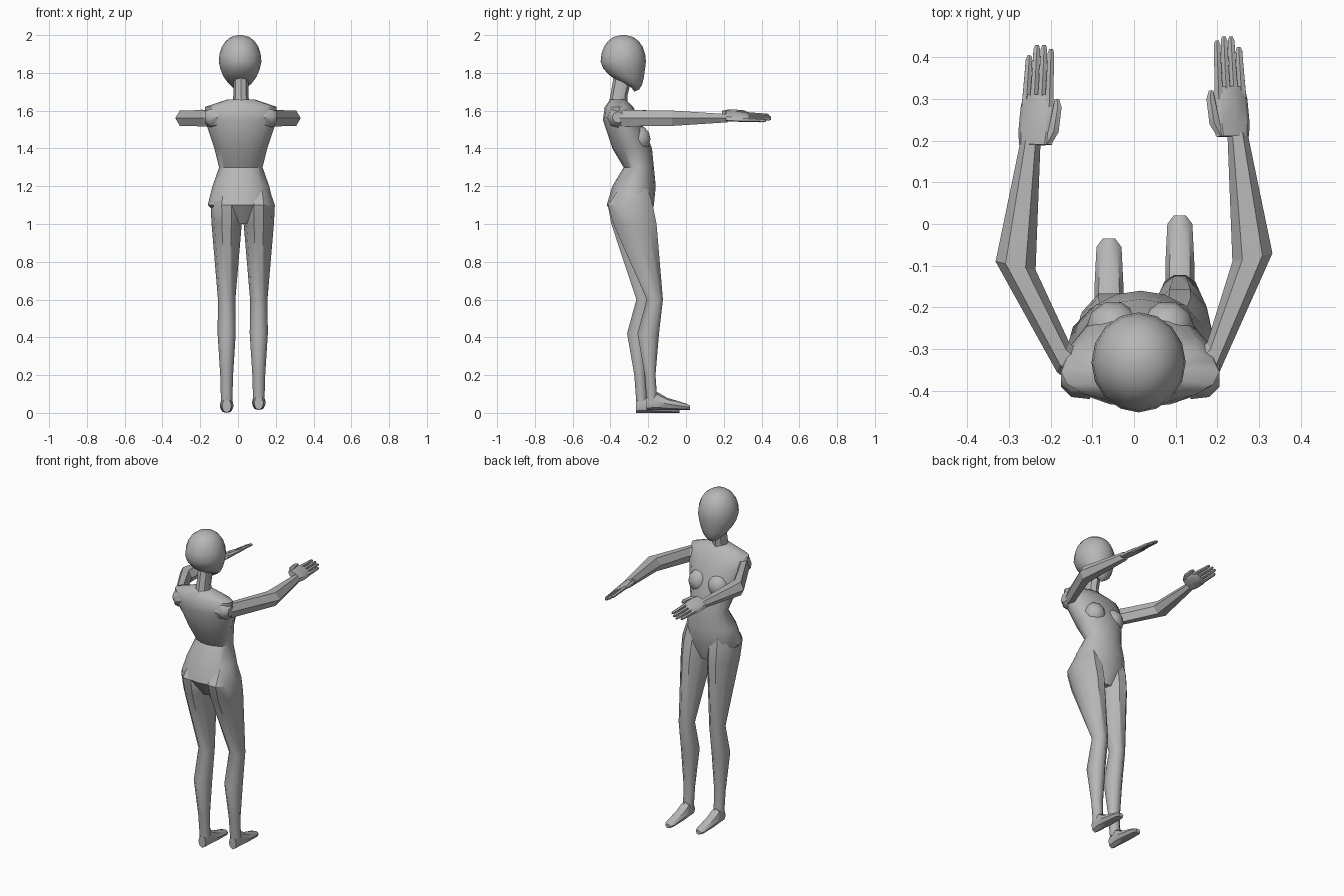
import bpy, bmesh, math
from mathutils import Vector

if "Cube" in bpy.data.objects:
    bpy.data.objects.remove(bpy.data.objects["Cube"])

colour = (.47, .47, .47, 1)
grey = bpy.data.materials.new("plain_grey")
grey.use_nodes = True
grey.diffuse_color = colour
grey.node_tree.nodes["Principled BSDF"].inputs["Base Color"].default_value = colour

MIDDLE = .015  # x of the body's own centre line


def loft(name, rings, sides, angle=40):
    """Skin a row of rings, each given as a centre and two half-axis vectors."""
    bm = bmesh.new()
    loops = []
    for centre, across, along in rings:
        turns = [math.tau * i / sides for i in range(sides)]
        loops.append([bm.verts.new(Vector(centre) + Vector(across) * math.cos(turn)
                                   + Vector(along) * math.sin(turn)) for turn in turns])
    for lower, upper in zip(loops, loops[1:]):
        for i in range(sides):
            bm.faces.new((lower[i - 1], lower[i], upper[i], upper[i - 1]))
    bm.faces.new(loops[0])
    bm.faces.new(loops[-1])
    bmesh.ops.recalc_face_normals(bm, faces=bm.faces)
    mesh = bpy.data.meshes.new(name)
    bm.to_mesh(mesh)
    bm.free()
    mesh.materials.append(grey)
    part = bpy.data.objects.new(name, mesh)
    bpy.context.collection.objects.link(part)
    bpy.ops.object.select_all(action="DESELECT")
    part.select_set(True)
    bpy.context.view_layer.objects.active = part
    bpy.ops.object.shade_smooth_by_angle(angle=math.radians(angle))


def slab(x, z, width, back, front, tilt=0):
    """Level ring with half width and y extents; tilt raises its +y edge."""
    return (x, (back + front) / 2, z), (width, 0, 0), (0, (front - back) / 2, tilt)


# Trunk and neck
trunk = ((1, .08, -.35, -.2), (1.1, .175, -.42, -.17), (1.2, .15, -.39, -.16),
         (1.3, .115, -.33, -.17), (1.4, .14, -.39, -.18), (1.55, .19, -.44, -.24),
         (1.62, .19, -.43, -.28), (1.66, .07, -.4, -.32))
loft("torso", [slab(MIDDLE, *row) for row in trunk], 16, 45)
neck = ((1.6, .05, -.42, -.31), (1.68, .04, -.4, -.31), (1.8, .04, -.38, -.28))
loft("neck", [slab(MIDDLE, *row) for row in neck], 8)

# Bust
for name, side in (("left_breast", 1), ("right_breast", -1)):
    rings = []
    for step in range(-3, 4):
        radius = .065 * math.cos(step / 2)
        rings.append(slab(MIDDLE + side * .065, 1.45 + .07 * math.sin(step / 2),
                          radius, -.25 - radius, -.25 + radius))
    loft(name, rings, 10)

# Head: an egg whose lower half leans forward into the jaw
rings = []
for step in range(11):
    turn = math.pi * (step + .3) / 10.6
    height = -math.cos(turn)
    jaw = max(0, -height)
    size = math.sin(turn) ** .85 * (1 - .15 * jaw)
    y = -.332 + .045 * jaw ** 2
    rings.append(slab(MIDDLE - .004, 1.86 + .14 * height, .113 * size,
                      y - .12 * size, y + .12 * size, -.02 * jaw))
loft("head", rings, 16, 50)

# Legs and feet; the right leg stands a little behind the left
leg = ((1.2, .05, -.35, -.2), (1.1, .085, -.42, -.17), (1, .08, -.39, -.15),
       (.6, .046, -.21, -.12), (.42, .048, -.26, -.14), (.2, .034, -.22, -.16),
       (.06, .03, -.21, -.15))
foot = ((-.21, .025, .09), (-.15, .035, .11), (-.1, .035, .08), (0, .03, .05), (.02, .015, .04))
for side, x, lag, drop in (("left", .11, 0, 0), ("right", -.06, .055, .015)):
    rings = []
    for z, width, back, front in leg:
        behind = lag * min(1, max(0, (1.1 - z) * 2))
        rings.append(slab(x, z, width, back - behind, front - behind))
    loft(side + "_leg", rings, 10)
    rings = []
    for y, width, top in foot:
        thick = (top - MIDDLE) / 2
        rings.append(((x, y - lag, MIDDLE + thick - drop), (width, 0, 0), (0, 0, thick)))
    loft(side + "_foot", rings, 8)

# Arms: hexagonal tubes, ring centres and half axes in plan, then half height
arm = ((.12, -.36, .015, .035, .04), (.17, -.32, .015, .035, .05),
       (.284, -.1, .048, -.01, .047), (.248, .2, .024, 0, .025))
for side, sign, reach in (("left", 1, .02), ("right", -1, 0)):
    rings = []
    for x, y, wide, deep, tall in arm:
        at_shoulder = y < -.2
        x = sign * x + (reach if at_shoulder else 0)
        y = y if at_shoulder else y + reach
        rings.append(((x, y, 1.56), (sign * wide, -deep, 0), (0, 0, tall)))
    loft(side + "_arm", rings, 6, 20)
    shoulder = ((.12, .06), (.165, .055), (.19, .03))
    loft(side + "_shoulder", [((MIDDLE + sign * x, -.36, 1.565), (0, size, 0), (0, 0, size))
                              for x, size in shoulder], 8)

    # Hand frame: the little finger edge hangs lower than the thumb edge
    wrist = Vector((sign * .236, .19 + reach, 1.572))
    forward = Vector((-sign * .05, 1, -.05)).normalized()
    inward = Vector((-sign * math.cos(.5), 0, math.sin(.5)))
    normal = forward.cross(inward).normalized()

    def hand_part(name, rows, sides):
        loft(name, [(wrist + inward * shift + forward * distance, inward * wide, normal * thick)
                    for shift, distance, wide, thick in rows], sides, 30)

    hand_part(side + "_palm", ((0, 0, .045, .02), (0, .03, .049, .02),
                               (0, .09, .046, .017), (0, .12, .04, .01)), 8)
    for number, length in enumerate((.215, .24, .24, .23)):
        shift = (number - 1.5) * .022
        taper = ((.09, .012), (.16, .01), (length - .01, .009), (length, .005))
        hand_part(f"{side}_finger_{number + 1}",
                  [(shift * (1 - distance / 2), distance, size, size) for distance, size in taper], 6)
    hand_part(side + "_thumb", ((.03, 0, .012, .012), (.046, .03, .015, .013),
                                (.054, .09, .012, .01), (.052, .11, .006, .006)), 6)
